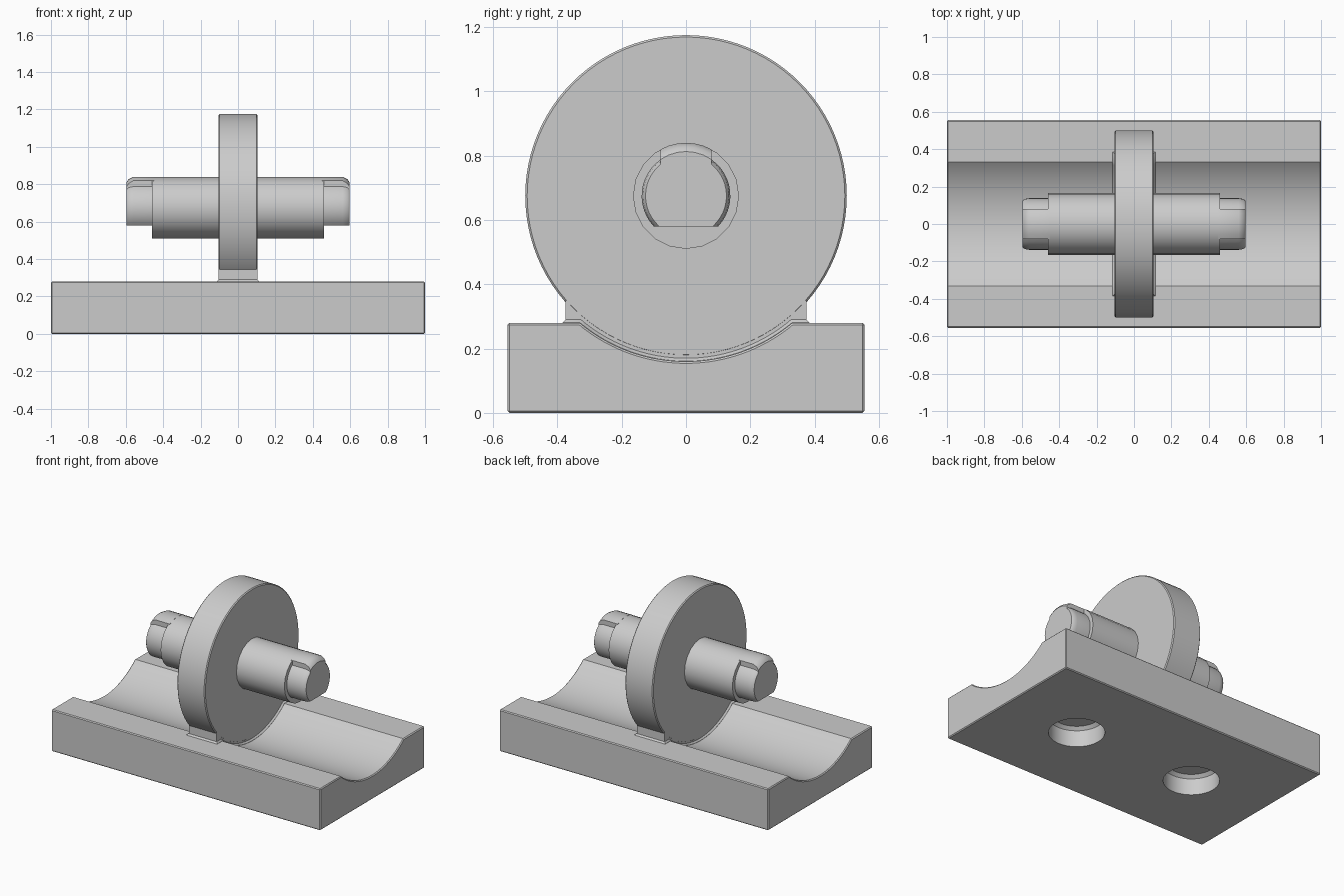
import bpy, bmesh
from math import sin, cos, pi, asin, sqrt, radians

if "Cube" in bpy.data.objects:
    bpy.data.objects.remove(bpy.data.objects["Cube"])

GREY = (0.6, 0.6, 0.6, 1)
mat = bpy.data.materials.new("light grey")
mat.use_nodes = True
mat.diffuse_color = GREY
mat.node_tree.nodes["Principled BSDF"].inputs["Base Color"].default_value = GREY

AXIS = 0.675      # height of the axle
TROUGH = 0.515    # trough radius around the axle
TOP = 0.28        # top of the base


def loft(name, sections, axis="x"):
    """Join closed profiles of equal length placed along x (or z)."""
    bm = bmesh.new()
    rings = []
    for d, prof in sections:
        rings.append([bm.verts.new((d, a, b) if axis == "x" else (a, b, d))
                      for a, b in prof])
    for r0, r1 in zip(rings, rings[1:]):
        n = len(r0)
        for i in range(n):
            bm.faces.new((r0[i], r0[(i + 1) % n], r1[(i + 1) % n], r1[i]))
    bm.faces.new(rings[0])
    bm.faces.new(rings[-1])
    bmesh.ops.recalc_face_normals(bm, faces=bm.faces[:])
    mesh = bpy.data.meshes.new(name)
    bm.to_mesh(mesh)
    bm.free()
    mesh.materials.append(mat)
    ob = bpy.data.objects.new(name, mesh)
    bpy.context.collection.objects.link(ob)
    return ob


def activate(ob):
    bpy.ops.object.select_all(action="DESELECT")
    ob.select_set(True)
    bpy.context.view_layer.objects.active = ob


def smooth(ob):
    activate(ob)
    bpy.ops.object.shade_smooth_by_angle(angle=radians(30))


def arc(r, a0, a1, n, cy=0, cz=AXIS):
    """Points on an arc, with angles measured from straight up."""
    return [(cy + r * sin(a0 + (a1 - a0) * i / n),
             cz + r * cos(a0 + (a1 - a0) * i / n)) for i in range(n + 1)]


def circle(r, n, cy=0, cz=AXIS):
    return arc(r, 0, 2 * pi, n, cy, cz)[:-1]


def trough_arc(r, z):
    """Lower arc from -y to +y ending at height z."""
    half = asin(sqrt(r * r - (AXIS - z) ** 2) / r)
    return arc(r, pi + half, pi - half, 40)


# Base block with a long round trough
W = 0.555
profile = [(W, 0), (-W, 0), (-W, TOP)] + trough_arc(TROUGH, TOP) + [(W, TOP)]
base = loft("base", [(-1, profile), (1, profile)])
bevel = base.modifiers.new("edge", "BEVEL")
bevel.width = 0.006
bevel.segments = 1
bevel.limit_method = "ANGLE"
bevel.angle_limit = radians(60)
activate(base)
bpy.ops.object.modifier_apply(modifier="edge")

# Two blind round recesses in the underside
for x in (-0.45, 0.45):
    cutter = loft("recess_cutter", [(z, circle(r, 48, x, 0)) for z, r in
                  ((-0.05, 0.17), (0.11, 0.17), (0.13, 0.15))], "z")
    cutter.hide_render = True
    cut = base.modifiers.new("recess", "BOOLEAN")
    cut.operation = "DIFFERENCE"
    cut.solver = "EXACT"
    cut.object = cutter
    activate(base)
    bpy.ops.object.modifier_apply(modifier="recess")
    bpy.data.objects.remove(cutter)
smooth(base)

# Wheel with a fine chamfer on both rims
smooth(loft("wheel", [(x, circle(r, 96)) for x, r in
            ((-0.104, 0.494), (-0.098, 0.5), (0.098, 0.5), (0.104, 0.494))]))

# Web joining the wheel to the base
web = [(-0.375, 0.1), (0.375, 0.1), (0.375, 0.35), (-0.375, 0.35)]
loft("web", [(-0.1035, web), (0.1035, web)])


# Flared foot of the web, following the trough
def foot(h):
    return ([(-0.385, 0.1), (-0.385, TOP), (-0.385 + h, TOP + h)]
            + trough_arc(TROUGH - h, TOP + h)
            + [(0.385 - h, TOP + h), (0.385, TOP), (0.385, 0.1)])


smooth(loft("web_foot", [(-0.114, foot(0.001)), (-0.104, foot(0.01)),
                         (0.104, foot(0.01)), (0.114, foot(0.001))]))

# Axle
smooth(loft("axle", [(-0.46, circle(0.165, 20)), (0.46, circle(0.165, 20))]))


# Axle ends: thinner pins, flat below, with a key on top
def pin(r, key_r, key_w=0.08, flat=0.095):
    a_key, a_pin = asin(key_w / key_r), asin(key_w / r)
    a_flat = pi - asin(sqrt(r * r - flat * flat) / r)
    return (arc(key_r, -a_key, a_key, 6) + arc(r, a_pin, a_flat, 12)
            + arc(r, -a_flat, -a_pin, 12))


for side, s in (("left", 1), ("right", -1)):
    smooth(loft("axle_end_" + side, [
        (s * 0.45, pin(0.138, 0.165)), (s * 0.56, pin(0.138, 0.165)),
        (s * 0.585, pin(0.134, 0.152)), (s * 0.595, pin(0.126, 0.138))]))
